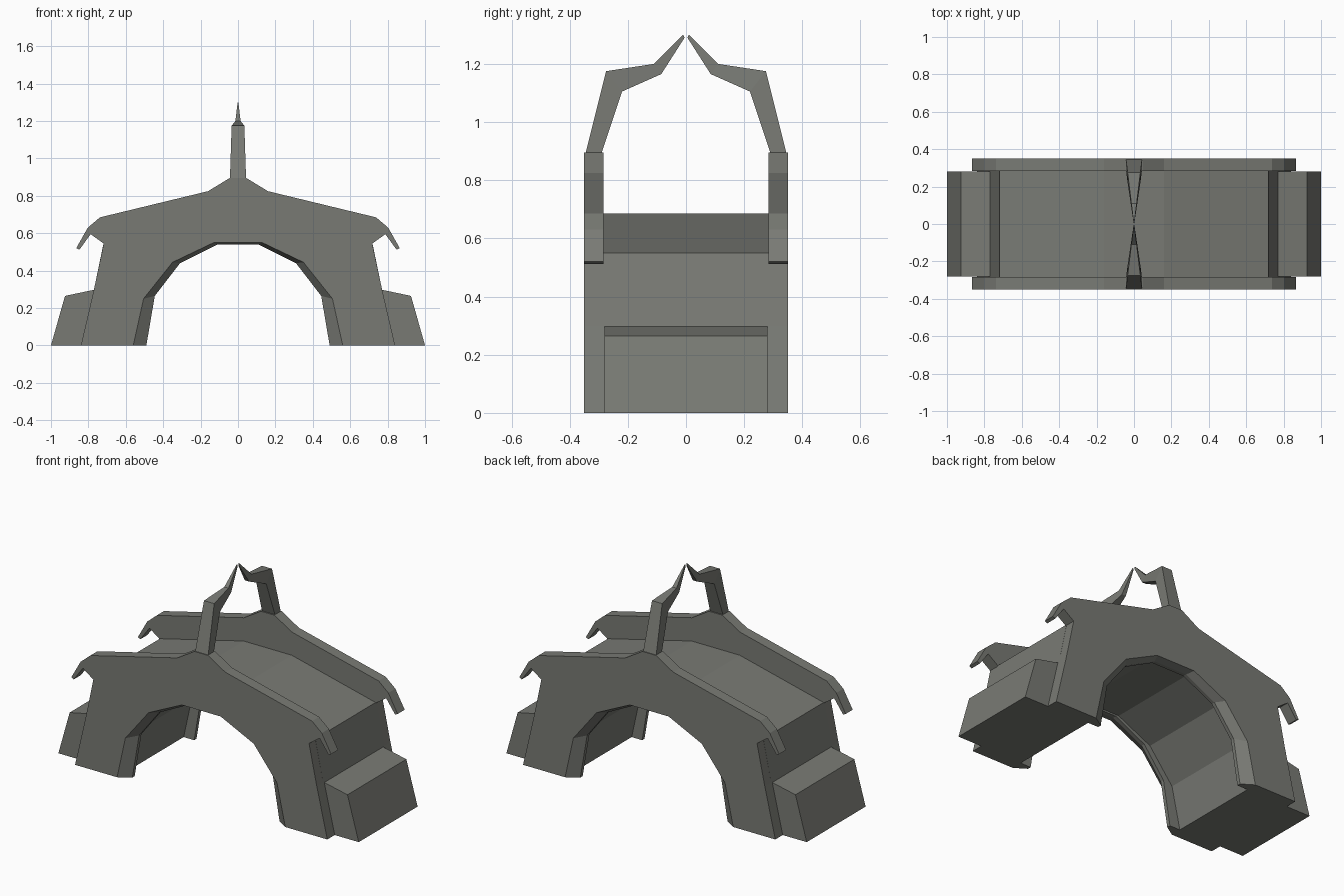
import bpy, bmesh

if "Cube" in bpy.data.objects:
    bpy.data.objects.remove(bpy.data.objects["Cube"])

mat = bpy.data.materials.new("dark grey stone")
mat.diffuse_color = (0.19, 0.195, 0.175, 1)
mat.use_nodes = True
mat.node_tree.nodes["Principled BSDF"].inputs["Base Color"].default_value = mat.diffuse_color


def loft(name, sections):
    """Skin matching closed sections and cap both ends."""
    bm = bmesh.new()
    rings = [[bm.verts.new(p) for p in s] for s in sections]
    n = len(rings[0])
    for a, b in zip(rings, rings[1:]):
        for i in range(n):
            j = (i + 1) % n
            bm.faces.new((a[i], a[j], b[j], b[i]))
    bm.faces.new(rings[0][::-1])
    bm.faces.new(rings[-1])
    bmesh.ops.recalc_face_normals(bm, faces=bm.faces)
    me = bpy.data.meshes.new(name)
    bm.to_mesh(me)
    bm.free()
    me.materials.append(mat)
    ob = bpy.data.objects.new(name, me)
    bpy.context.collection.objects.link(ob)
    return ob


def mirrored(half):
    """Right half profile plus its reflection, as one path."""
    return half + [(-x, z) for x, z in reversed(half)]


def at(profile, y):
    return [(x, y, z) for x, z in profile]


# Arch openings: wide at the faces and vault, narrow at the rims
wide = mirrored([(.56, 0), (.505, .25), (.35, .445), (.13, .55)])[::-1]
narrow = mirrored([(.49, 0), (.445, .265), (.31, .44), (.11, .54)])[::-1]

# Panel outline with hooked eaves and a raised centre
panel = mirrored([(.84, 0), (.77, .30), (.718, .545), (.788, .595), (.848, .512),
                  (.865, .52), (.803, .63), (.738, .685), (.16, .825), (.045, .895)])

for side, label in ((-1, "front"), (1, "back")):
    # End panel with a chamfered arch rim
    loft(label + "_arch_panel", [at(panel + narrow, .283 * side),
                                 at(panel + narrow, .305 * side),
                                 at(panel + wide, .35 * side)])

    # Curved horn rising from the panel: outer y, z, inner y, z, half width
    horn = [(.347, .86, .287, .86, .045), (.345, .895, .29, .895, .043),
            (.275, 1.175, .22, 1.105, .034), (.11, 1.2, .085, 1.165, .014),
            (.01, 1.3, .005, 1.29, .002)]
    loft(label + "_horn", [[(-w, yo * side, zo), (w, yo * side, zo),
                            (w, yi * side, zi), (-w, yi * side, zi)]
                           for yo, zo, yi, zi, w in horn])

# Vaulted core with the sunken roof
core = mirrored([(.84, 0), (.77, .30), (.718, .55), (.16, .685)]) + wide
loft("vault_core", [at(core, -.29), at(core, .29)])

# Sloping buttress blocks at both feet
for side, label in ((-1, "left"), (1, "right")):
    block = [(x * side, z) for x, z in ((.75, 0), (1, 0), (.925, .265), (.75, .302))]
    loft(label + "_buttress", [at(block, -.28), at(block, .28)])
